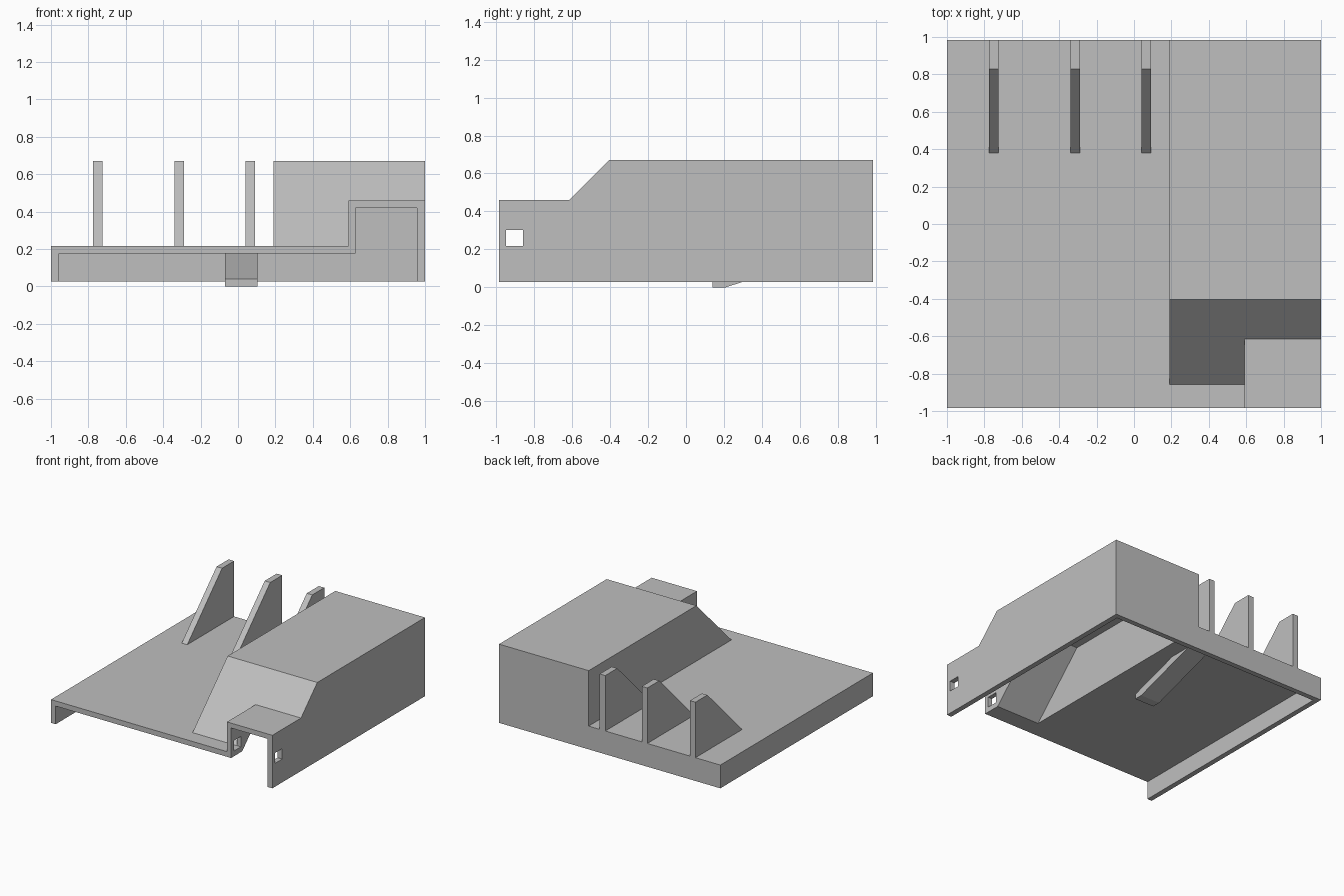
import bpy, bmesh

if "Cube" in bpy.data.objects:
    bpy.data.objects.remove(bpy.data.objects["Cube"])

# One plain grey for the whole moulding
grey = bpy.data.materials.new("plain_grey")
grey.use_nodes = True
colour = (0.52, 0.52, 0.52, 1)
grey.diffuse_color = colour
grey.node_tree.nodes["Principled BSDF"].inputs["Base Color"].default_value = colour

T = 0.042                      # wall thickness
BACK, FRONT = 0.985, -0.985
FLOOR, DECK, TOP = 0.027, 0.217, 0.67


def prism(name, x0, x1, profile):
    """Extrude a (y, z) profile from x0 to x1."""
    bm = bmesh.new()
    face = bm.faces.new([bm.verts.new((x0, y, z)) for y, z in profile])
    moved = bmesh.ops.extrude_face_region(bm, geom=[face])["geom"]
    bmesh.ops.translate(bm, vec=(x1 - x0, 0, 0),
                        verts=[v for v in moved if isinstance(v, bmesh.types.BMVert)])
    bmesh.ops.recalc_face_normals(bm, faces=bm.faces)
    mesh = bpy.data.meshes.new(name)
    bm.to_mesh(mesh)
    bm.free()
    mesh.materials.append(grey)
    ob = bpy.data.objects.new(name, mesh)
    bpy.context.collection.objects.link(ob)
    return ob


def block(name, x0, x1, y0, y1, z0, z1):
    return prism(name, x0, x1, [(y0, z0), (y1, z0), (y1, z1), (y0, z1)])


def combine(target, tool, operation):
    """Apply a boolean and discard the tool."""
    mod = target.modifiers.new("cut", "BOOLEAN")
    mod.operation, mod.solver, mod.object = operation, "EXACT", tool
    bpy.context.view_layer.objects.active = target
    bpy.ops.object.modifier_apply(modifier=mod.name)
    bpy.data.objects.remove(tool)


# Outer body: low deck, tall sloped housing, short front spout
cover = block("cover", -1, 1, FRONT, BACK, FLOOR, DECK)
slope_foot = -0.405 - TOP      # y - z along the sloped face
combine(cover, prism("housing", 0.19, 1, [
    (FLOOR + slope_foot + 0.3, FLOOR), (BACK, FLOOR), (BACK, TOP),
    (TOP + slope_foot, TOP), (DECK + slope_foot, DECK)]), "UNION")
combine(cover, block("spout", 0.59, 1, FRONT, -0.3, FLOOR, 0.46), "UNION")

# Hollow inside, open below and at the front
inner_foot = slope_foot + T * 1.414
low, inner_back = -0.2, BACK - T
combine(cover, block("deck_cavity", T - 1, 1 - T, -1.2, inner_back,
                     low, DECK - T), "DIFFERENCE")
combine(cover, prism("housing_cavity", 0.19 + T, 1 - T, [
    (DECK - T + inner_foot, low), (inner_back, low), (inner_back, TOP - T),
    (TOP - T + inner_foot, TOP - T), (DECK - T + inner_foot, DECK - T)]), "DIFFERENCE")
combine(cover, block("spout_cavity", 0.627, 1 - T, -1.2, -0.3, low, 0.42), "DIFFERENCE")

# Square pin hole through both spout walls
combine(cover, block("pin_hole", 0.57, 1.1, -0.95, -0.858, 0.218, 0.303), "DIFFERENCE")

# Upright fins along the back edge of the deck
for name, x in (("right_fin", -0.775), ("middle_fin", -0.34), ("left_fin", 0.04)):
    prism(name, x, x + 0.05, [(0.38, DECK), (BACK, DECK), (BACK, TOP), (0.83, TOP)])

# Sloping catch tongue under the deck
prism("catch_tongue", -0.07, 0.105, [
    (0.14, 0), (0.21, 0), (0.77, 0.178), (0.58, 0.178), (0.14, 0.04)])
